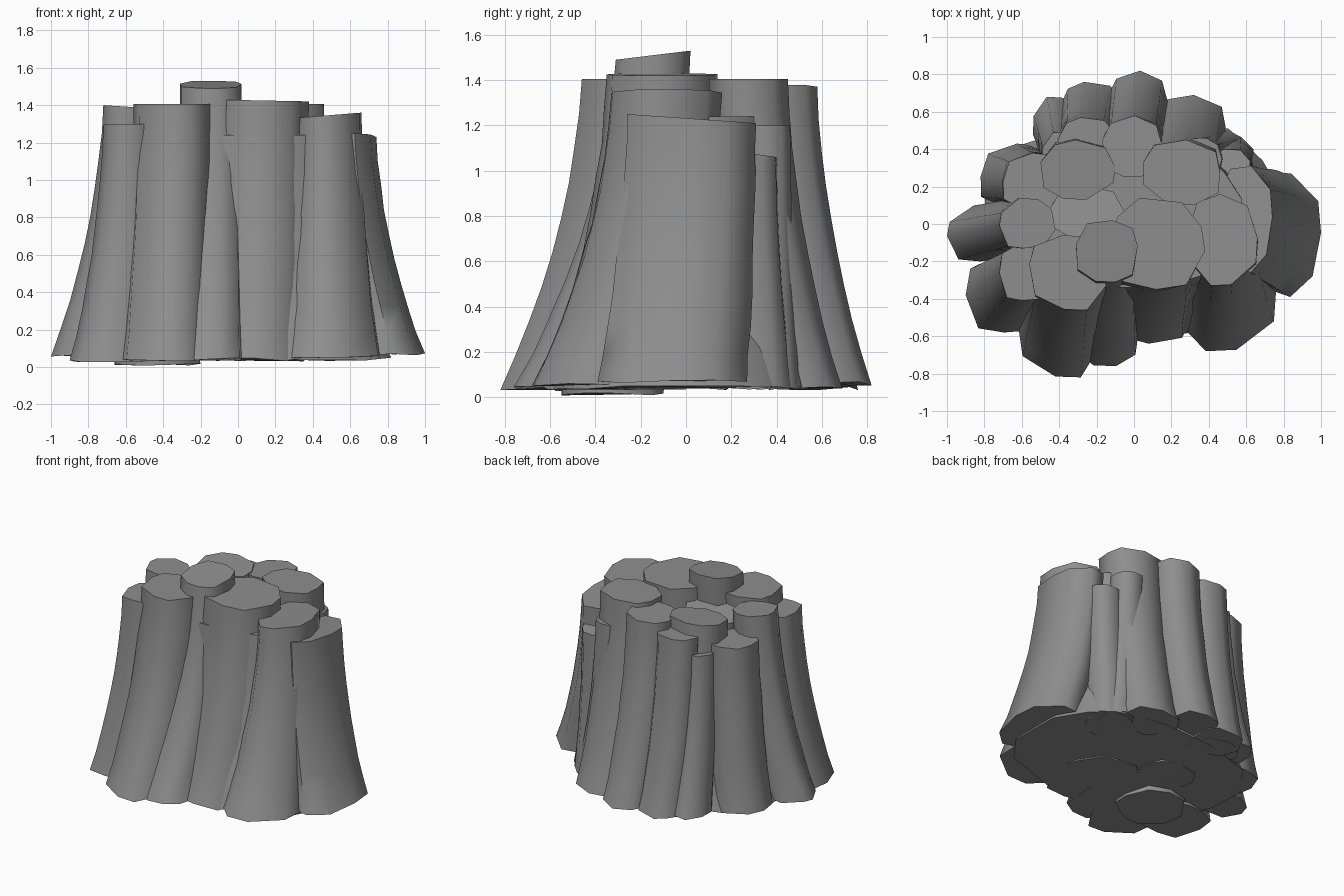
import bpy, bmesh, math, random

random.seed(11)
if "Cube" in bpy.data.objects:
    bpy.data.objects.remove(bpy.data.objects["Cube"], do_unlink=True)

stone = bpy.data.materials.new("grey_stone")
stone.use_nodes = True
grey = (0.27, 0.27, 0.27, 1)
stone.diffuse_color = grey
stone.node_tree.nodes["Principled BSDF"].inputs["Base Color"].default_value = grey


def rough_polygon(sides):
    """Irregular, slightly boxy outline stretched to fill -1 to 1."""
    turn = random.random() * math.tau
    pts = []
    for i in range(sides):
        a = turn + (i + random.uniform(-0.2, 0.2)) * math.tau / sides
        c, s = math.cos(a), math.sin(a)
        r = random.uniform(0.95, 1.05) / (abs(c) ** 2.6 + abs(s) ** 2.6) ** (1 / 2.6)
        pts.append([r * c, r * s])
    for axis in range(2):
        lo, hi = min(p[axis] for p in pts), max(p[axis] for p in pts)
        for p in pts:
            p[axis] = 2 * (p[axis] - lo) / (hi - lo) - 1
    return pts


def column(name, top, height, base=None, foot=0.03, tilt=(0, 0), sides=9, rings=9):
    """Loft a stone column; top and base are (xmin, xmax, ymin, ymax)."""
    base = base or top
    outline = rough_polygon(sides)
    bm = bmesh.new()
    loops = []
    for k in range(rings + 1):
        s = 1 - k / rings
        flare = 0.25 * s + 0.75 * s * s
        x0, x1, y0, y1 = [t + (b - t) * flare for t, b in zip(top, base)]
        loop = []
        for px, py in outline:
            wob = 1 if k in (0, rings) else random.uniform(0.98, 1.01)
            x = (x0 + x1) / 2 + px * wob * (x1 - x0) / 2
            y = (y0 + y1) / 2 + py * wob * (y1 - y0) / 2
            z = foot + (height - foot) * (1 - s)
            z += (px * tilt[0] + py * tilt[1]) * (1 - s)
            if k == 0:
                z += random.uniform(0, 0.02)
            loop.append(bm.verts.new((x, y, z)))
        loops.append(loop)
    for low, high in zip(loops, loops[1:]):
        for i in range(sides):
            j = (i + 1) % sides
            bm.faces.new((low[i], low[j], high[j], high[i]))
    bm.faces.new(loops[0][::-1])
    bm.faces.new(loops[-1])
    mesh = bpy.data.meshes.new(name)
    bm.to_mesh(mesh)
    bm.free()
    mesh.materials.append(stone)
    obj = bpy.data.objects.new(name, mesh)
    bpy.context.collection.objects.link(obj)
    bpy.ops.object.select_all(action="DESELECT")
    obj.select_set(True)
    bpy.context.view_layer.objects.active = obj
    bpy.ops.object.shade_smooth_by_angle(angle=math.radians(65))


# Mass that closes the gaps between columns, and the low lump under it
column("core", (-.6, .58, -.34, .42), 1.24, (-.8, .82, -.6, .56), .03, sides=14)
column("under_lump", (-.66, -.2, -.55, -.1), .3, foot=0)

# Front columns
column("crown_column", (-.31, .02, -.31, .02), 1.51, (-.34, .04, -.76, -.25), tilt=(0, .02))
column("front_centre_column", (-.13, .38, -.35, .14), 1.425, (-.2, .37, -.64, 0), tilt=(-.005, 0))
column("front_left_column", (.29, .66, -.33, .16), 1.345, (.2, .76, -.68, -.05), .04, (.015, 0))
column("front_right_column", (-.56, -.14, -.46, -.06), 1.405, (-.63, -.16, -.82, -.25), .03)

# Columns on the right side
column("right_front_column", (-.72, -.45, -.41, -.1), 1.3, (-.9, -.45, -.58, -.16), .02)
column("right_column", (-.72, -.42, -.13, .14), 1.39, (-1, -.6, -.2, .1), .05, (-.01, 0))
column("right_back_column", (-.7, -.38, .06, .38), 1.24, (-.82, -.42, .06, .43), .04)

# Columns on the left side
column("left_column", (.43, .74, -.26, .31), 1.23, (.56, 1, -.39, .27), .06, (0, -.02))
column("left_back_column", (.4, .62, .12, .4), 1.08, (.35, .64, .15, .47), .03, (0, -.02))

# Back columns
column("back_left_column", (.05, .46, .1, .45), 1.405, (.1, .49, .35, .69), .03)
column("back_centre_column", (-.17, .15, .25, .58), 1.37, (-.14, .18, .48, .82), .05, (.01, 0))
column("back_right_column", (-.5, -.1, .13, .45), 1.37, (-.47, -.1, .3, .65), .03, (0, .015))
column("back_right_outer_column", (-.41, -.11, .32, .57), 1.3, (-.41, -.07, .43, .76), .03)
column("back_corner_column", (-.49, -.28, .24, .49), 1.18, (-.54, -.27, .36, .68), .04)
column("back_left_outer_column", (.25, .47, .25, .46), 1.2, (.36, .6, .28, .5), .03)

# Stub in the hollow between the tops
column("middle_stub", (-.45, -.05, -.08, .2), 1.31, tilt=(.02, -.02))
